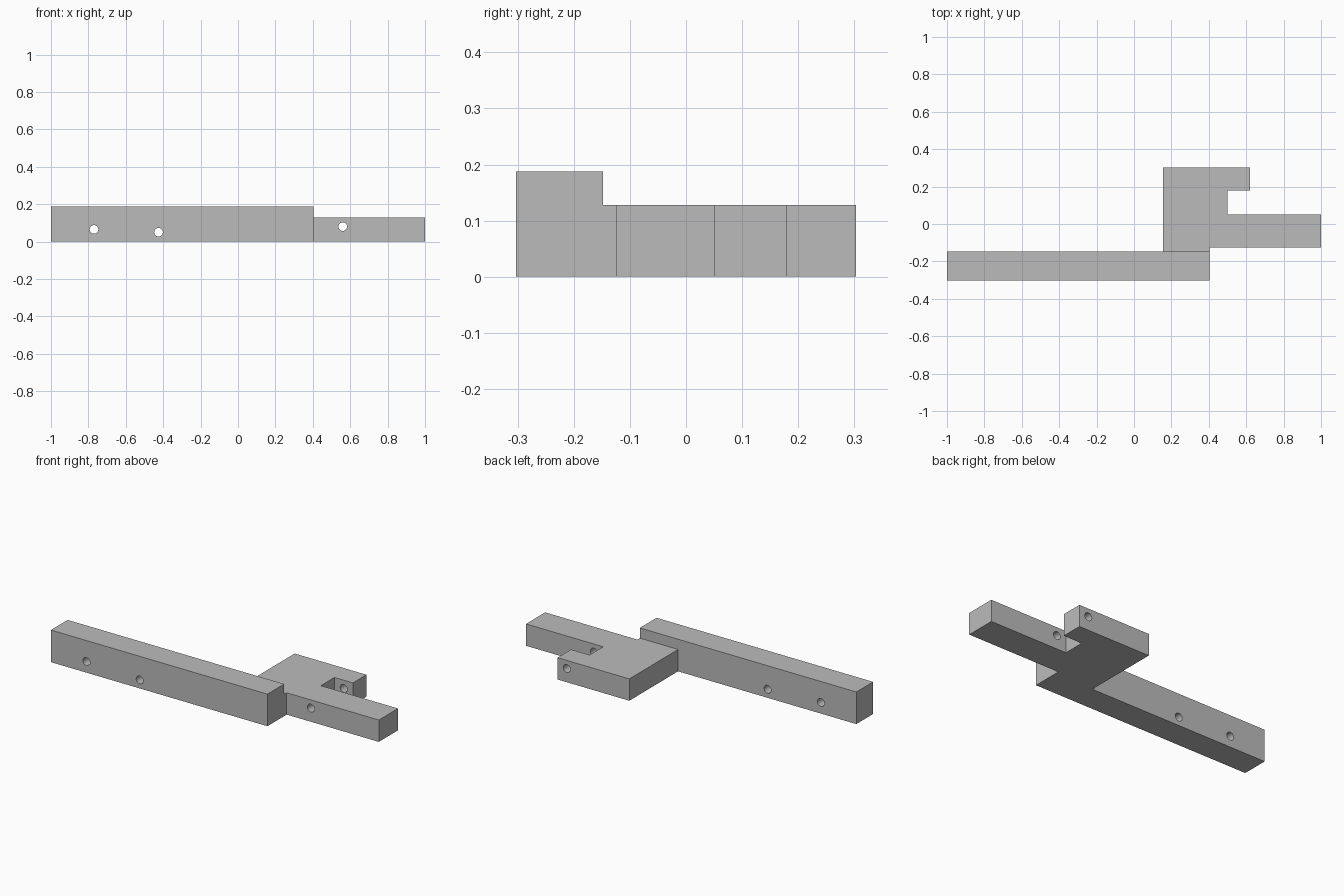
import bpy, bmesh, math

cube = bpy.data.objects.get("Cube")
if cube:
    bpy.data.objects.remove(cube, do_unlink=True)

GREY = (0.5, 0.5, 0.5, 1)
mat = bpy.data.materials.new("plain grey")
mat.use_nodes = True
mat.diffuse_color = GREY
mat.node_tree.nodes["Principled BSDF"].inputs["Base Color"].default_value = GREY


def prism(name, outline, height):
    """Extrude a plan outline upward from the ground."""
    bm = bmesh.new()
    base = bm.faces.new([bm.verts.new((x, y, 0)) for x, y in outline])
    ext = bmesh.ops.extrude_face_region(bm, geom=[base])
    top = [v for v in ext["geom"] if isinstance(v, bmesh.types.BMVert)]
    bmesh.ops.translate(bm, verts=top, vec=(0, 0, height))
    bmesh.ops.recalc_face_normals(bm, faces=bm.faces)
    mesh = bpy.data.meshes.new(name)
    bm.to_mesh(mesh)
    bm.free()
    mesh.materials.append(mat)
    obj = bpy.data.objects.new(name, mesh)
    bpy.context.collection.objects.link(obj)
    return obj


def combine(target, other, operation):
    """Apply a boolean and discard the second solid."""
    mod = target.modifiers.new(operation.lower(), 'BOOLEAN')
    mod.operation = operation
    mod.solver = 'EXACT'
    mod.object = other
    bpy.context.view_layer.objects.active = target
    bpy.ops.object.modifier_apply(modifier=mod.name)
    bpy.data.objects.remove(other, do_unlink=True)


# Long tall bar along the front
FRONT, BAR_BACK, BACK = -0.303, -0.148, 0.303
bracket = prism("bracket", [(-1, FRONT), (0.403, FRONT),
                            (0.403, BAR_BACK), (-1, BAR_BACK)], 0.188)

# Lower plate with a long arm, a slot and a short tab
plate = prism("plate", [(0.155, -0.2), (0.403, -0.2), (0.403, -0.125),
                        (1, -0.125), (1, 0.052), (0.5, 0.052),
                        (0.5, 0.178), (0.62, 0.178), (0.62, BACK),
                        (0.155, BACK)], 0.128)
combine(bracket, plate, 'UNION')

# Round holes drilled from front to back
for x, z in [(-0.77, 0.065), (-0.425, 0.05), (0.56, 0.08)]:
    bpy.ops.mesh.primitive_cylinder_add(
        vertices=32, radius=0.023, depth=1,
        location=(x, 0, z), rotation=(math.pi / 2, 0, 0))
    drill = bpy.context.object
    drill.name = "hole_cutter"
    drill.hide_render = True
    drill.data.materials.append(mat)
    combine(bracket, drill, 'DIFFERENCE')

# Smooth hole walls, sharp block edges
bpy.ops.object.select_all(action='DESELECT')
bracket.select_set(True)
bpy.context.view_layer.objects.active = bracket
bpy.ops.object.shade_smooth_by_angle(angle=math.radians(30))
